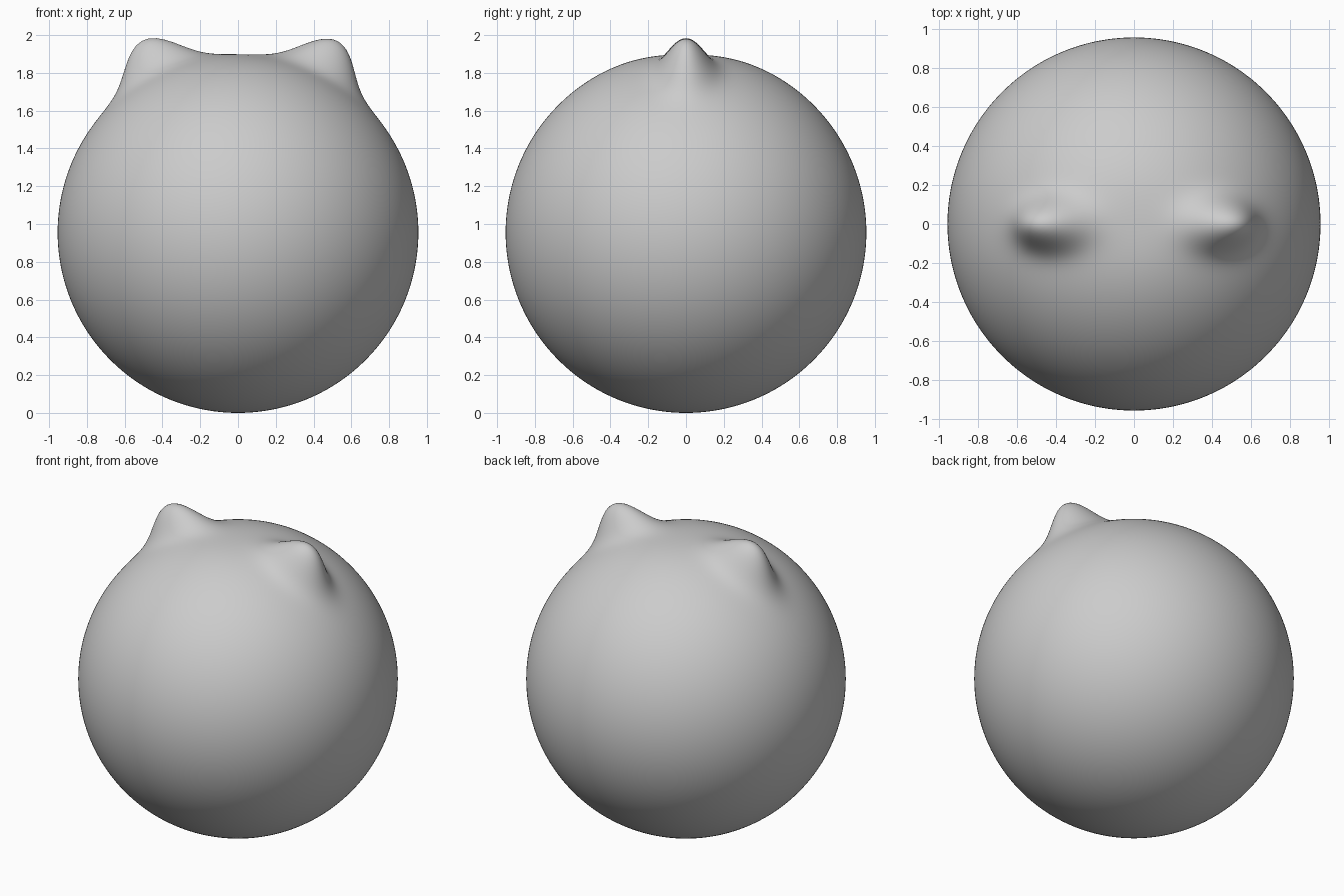
import bpy
from math import radians, sin, cos, asin, atan2, exp
from mathutils import Vector

cube = bpy.data.objects.get("Cube")
if cube:
    bpy.data.objects.remove(cube, do_unlink=True)

RADIUS = 0.955
# Each ear: tilt from vertical, height, spread across, spread front to back
EARS = [(-26.3, 0.18, 7.6, 5.0), (27.4, 0.187, 7.4, 5.0)]

# Matte grey
grey = bpy.data.materials.new("soft grey")
grey.use_nodes = True
grey.diffuse_color = (0.6, 0.6, 0.6, 1)
grey.node_tree.nodes["Principled BSDF"].inputs["Base Color"].default_value = (0.6, 0.6, 0.6, 1)

# Round body
bpy.ops.mesh.primitive_ico_sphere_add(subdivisions=7, radius=1)
body = bpy.context.object
body.name = "round_body_with_ears"
body.data.materials.append(grey)


def ear_bump(d, tilt, height, across, depth):
    """Smooth oval swelling around a tilted axis."""
    t = radians(tilt)
    axis = Vector((sin(t), 0, cos(t)))
    side = Vector((cos(t), 0, -sin(t)))
    if d.dot(axis) <= 0:
        return 0
    u = atan2(d.dot(side), d.dot(axis)) / radians(across)
    v = asin(max(-1, min(1, d.y))) / radians(depth)
    return height * exp(-(u * u + v * v) / 2)


# Swell the ears out of the body and flatten the crown slightly
for vert in body.data.vertices:
    d = vert.co.normalized()
    r = RADIUS + sum(ear_bump(d, *ear) for ear in EARS)
    r -= 0.012 * exp(-(d.x ** 2 + d.y ** 2) / 0.06) if d.z > 0 else 0
    vert.co = d * r + Vector((0, 0, RADIUS))

bpy.ops.object.shade_smooth()
